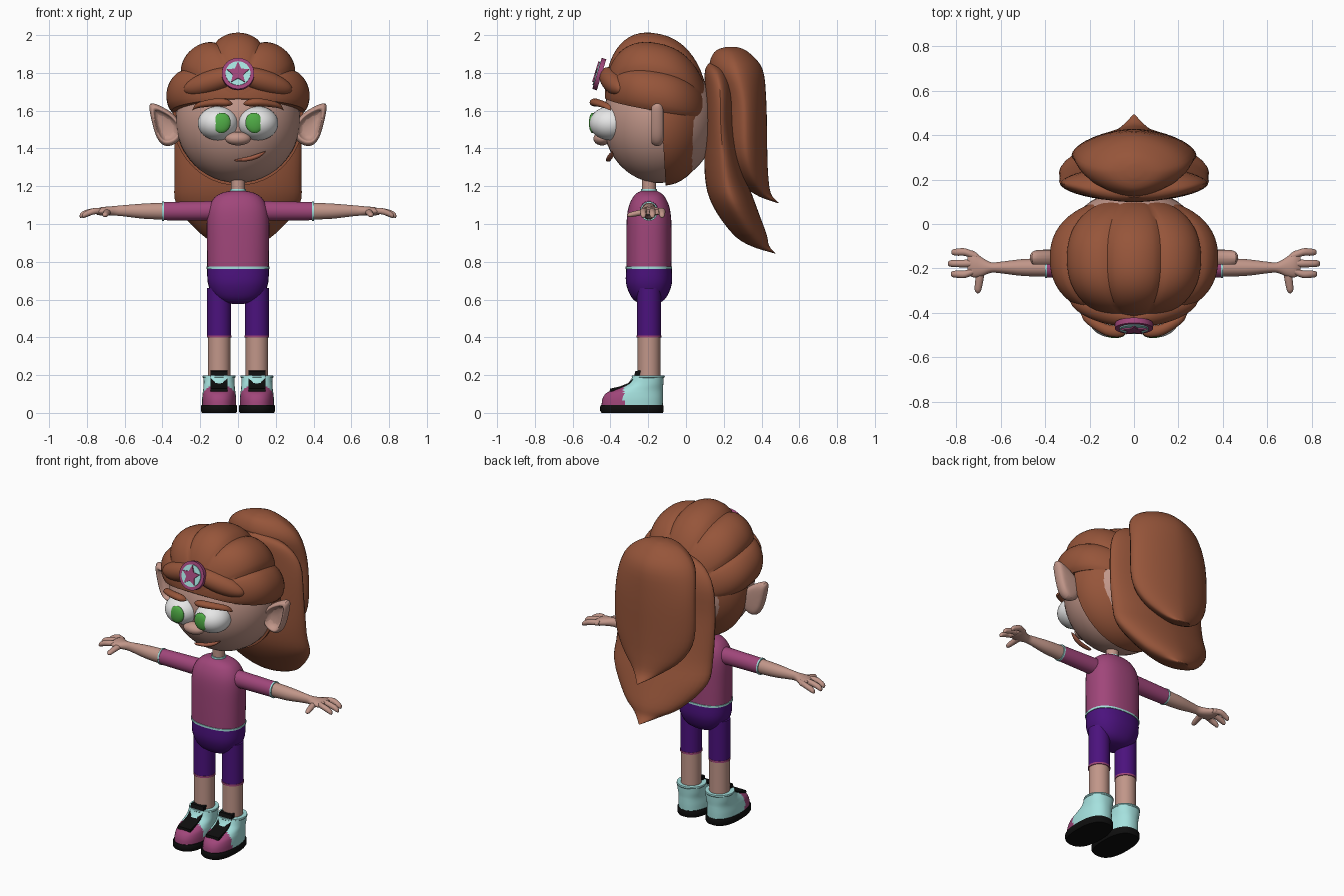
import bpy, bmesh, math
from mathutils import Matrix, Vector

if "Cube" in bpy.data.objects:
    bpy.data.objects.remove(bpy.data.objects["Cube"])


def material(name, r, g, b):
    m = bpy.data.materials.new(name)
    m.diffuse_color = [(c / 255 / 12.92 if c < 11 else ((c / 255 + .055) / 1.055) ** 2.4) for c in (r, g, b)] + [1]
    m.use_nodes = True
    m.node_tree.nodes["Principled BSDF"].inputs["Base Color"].default_value = m.diffuse_color
    return m


HAIR = material("auburn", 150, 85, 58)
SKIN = material("skin", 193, 150, 137)
PINK = material("magenta", 160, 70, 122)
PURPLE = material("purple", 75, 18, 125)
BLUE = material("pale_blue", 165, 225, 222)
WHITE = material("white", 236, 236, 236)
GREEN = material("green", 80, 172, 70)
BLACK = material("black", 14, 14, 14)
LIP = material("lip", 160, 92, 70)
SIDES = (("left", -1), ("right", 1))


def finish(name, bm, mat):
    bmesh.ops.recalc_face_normals(bm, faces=bm.faces)
    me = bpy.data.meshes.new(name)
    bm.to_mesh(me)
    bm.free()
    me.materials.append(mat)
    ob = bpy.data.objects.new(name, me)
    bpy.context.collection.objects.link(ob)
    return ob


def spline(rows, k):
    """Catmull-Rom interpolation of the ring parameters."""
    out = []
    for i in range(len(rows) - 1):
        p = [rows[max(0, min(len(rows) - 1, i + j))] for j in (-1, 0, 1, 2)]
        for s in range(k):
            t = s / k
            out.append([.5 * (2 * b + (c - a) * t + (2 * a - 5 * b + 4 * c - d) * t * t
                              + (3 * b - a - 3 * c + d) * t ** 3) for a, b, c, d in zip(*p)])
    return out + [list(rows[-1])]


def loft(name, rings, mat, axis="Z", e=2.0, n=32, k=4):
    """Skin superellipse rings (x, y, z, r1, r2) lying across the axis."""
    bm = bmesh.new()
    loops = []
    for x, y, z, r1, r2 in spline(rings, k):
        r1, r2 = max(r1, .001), max(r2, .001)
        loop = []
        for i in range(n):
            a = 2 * math.pi * i / n
            u = math.copysign(abs(math.cos(a)) ** (2 / e), math.cos(a)) * r1
            v = math.copysign(abs(math.sin(a)) ** (2 / e), math.sin(a)) * r2
            d = {"X": (0, u, v), "Y": (u, 0, v), "Z": (u, v, 0)}[axis]
            loop.append(bm.verts.new((x + d[0], y + d[1], z + d[2])))
        loops.append(loop)
    for a, b in zip(loops, loops[1:]):
        for i in range(n):
            bm.faces.new((a[i], a[(i + 1) % n], b[(i + 1) % n], b[i]))
    bm.faces.new(loops[0])
    bm.faces.new(loops[-1])
    return finish(name, bm, mat)


def ball(name, loc, size, mat, rot=Matrix(), cut=None):
    bm = bmesh.new()
    bmesh.ops.create_uvsphere(bm, u_segments=40, v_segments=24, radius=1)
    bm.transform(Matrix.Translation(loc) @ rot @ Matrix.Diagonal((*size, 1)))
    if cut:
        r = bmesh.ops.bisect_plane(bm, geom=bm.verts[:] + bm.edges[:] + bm.faces[:],
                                   plane_co=cut[0], plane_no=cut[1], clear_inner=True)
        bmesh.ops.contextual_create(bm, geom=[g for g in r["geom_cut"] if isinstance(g, bmesh.types.BMEdge)])
    return finish(name, bm, mat)


def plate(name, pts, depth, mat, mtx):
    """Extrude a flat outline along its local z."""
    bm = bmesh.new()
    f = bm.faces.new([bm.verts.new((x, y, 0)) for x, y in pts])
    r = bmesh.ops.extrude_face_region(bm, geom=[f])
    bmesh.ops.translate(bm, verts=[v for v in r["geom"] if isinstance(v, bmesh.types.BMVert)], vec=(0, 0, depth))
    bm.transform(mtx)
    return finish(name, bm, mat)


# Head and face
ball("head", (0, -.14, 1.55), (.33, .30, .333), SKIN)
ball("nose", (0, -.445, 1.452), (.068, .045, .036), SKIN)
loft("mouth", [(-.02, -.412, 1.338, .002, .002), (.0, -.412, 1.338, .012, .008), (.06, -.408, 1.346, .014, .012),
               (.11, -.398, 1.362, .014, .012), (.145, -.39, 1.382, .004, .004)], LIP, "X", n=12)
for side, s in SIDES:
    ball(side + "_eye", (s * .105, -.40, 1.533), (.108, .11, .09), WHITE)
    ball(side + "_iris", (s * .086, -.494, 1.535), (.047, .02, .054), GREEN, Matrix.Rotation(s * -.2, 4, "Y"))
    loft(side + "_eyebrow", [(s * .24, -.40, 1.605, .004, .004), (s * .215, -.425, 1.627, .022, .014),
                             (s * .13, -.475, 1.643, .026, .02), (s * .06, -.485, 1.642, .024, .019),
                             (s * .03, -.48, 1.636, .004, .004)], HAIR, "X", n=16)
    # Pointed ear: outline with a raised rim and hollow centre
    edge = [(.29, 1.53), (.34, 1.59), (.40, 1.625), (.478, 1.66), (.472, 1.60), (.457, 1.53),
            (.435, 1.45), (.395, 1.403), (.34, 1.41), (.29, 1.45)]
    bm = bmesh.new()
    layers = []
    for y, f in ((-.145, .6), (-.185, .68), (-.185, .84), (-.155, 1.0), (-.125, .9), (-.115, .6)):
        layers.append([bm.verts.new((s * (.38 + (x - .38) * f), y, 1.515 + (z - 1.515) * f)) for x, z in edge])
    for a, b in zip(layers, layers[1:]):
        for i in range(len(edge)):
            j = (i + 1) % len(edge)
            bm.faces.new((a[i], a[j], b[j], b[i]))
    bm.faces.new(layers[0])
    bm.faces.new(layers[-1])
    finish(side + "_ear", bm, SKIN).modifiers.new("smooth", "SUBSURF").levels = 2

# Hair cap: five puffed lobes running from front to back
bm = bmesh.new()
creases = [-4, 31, 70, 110, 149, 184]
angles = []
for a, b in zip(creases, creases[1:]):
    angles += [(a + (b - a) * i / 12, math.sin(math.pi * i / 12) ** .7 if i else 0) for i in range(12)]
angles.append((184, 0))
rows = []
for j in range(29):
    t = -math.cos(math.pi * j / 28)
    r = max(1 - abs(t) ** 2.3, 0) ** (1 / 2.2)
    y = -.155 + .275 * t
    row = []
    for a, bump in angles:
        rad = max(r, .01) * (.352 + .034 * bump)
        x = rad * math.cos(math.radians(a))
        row.append(bm.verts.new((x, y, 1.625 - .17 * (y + .17) + rad * math.sin(math.radians(a)))))
    rows.append(row)
for a, b in zip(rows, rows[1:]):
    for i in range(len(a)):
        k = (i + 1) % len(a)
        bm.faces.new((a[i], a[k], b[k], b[i]))
bm.faces.new(rows[0])
bm.faces.new(rows[-1])
finish("hair_cap", bm, HAIR)
ball("back_hair", (0, -.12, 1.56), (.346, .25, .357), HAIR, cut=((0, -.125, 1.5), Vector((0, 1, .06))))
for side, s in SIDES:
    ball(side + "_fringe", (s * .135, -.385, 1.755), (.165, .06, .06), HAIR,
         Matrix.Rotation(s * .3, 4, "Z") @ Matrix.Rotation(s * .3, 4, "Y"))

# Ponytail in two overlapping layers
loft("ponytail_under", [(0, .14, 1.85, .05, .02), (0, .16, 1.81, .22, .06), (0, .18, 1.7, .315, .08),
                        (0, .185, 1.5, .335, .085), (0, .21, 1.25, .335, .11), (0, .255, 1.1, .325, .115),
                        (0, .335, .95, .20, .09), (0, .39, .885, .09, .05), (0, .47, .845, .005, .004)],
     HAIR, e=1.8, n=40)
loft("ponytail_over", [(0, .24, 1.937, .03, .03), (0, .24, 1.91, .14, .09), (0, .265, 1.82, .24, .14),
                       (0, .305, 1.65, .275, .12), (0, .315, 1.4, .275, .115), (0, .345, 1.26, .21, .09),
                       (0, .405, 1.16, .09, .045), (0, .49, 1.11, .005, .004)], HAIR, e=1.7, n=40)

# Round star badge on the forehead
badge = Matrix.Translation((0, -.447, 1.79)) @ Matrix.Rotation(math.radians(73), 4, "X")
circle = [(math.cos(i * math.pi / 16), math.sin(i * math.pi / 16)) for i in range(32)]
plate("badge_rim", [(x * .086, y * .086) for x, y in circle], .025, PINK, badge)
plate("badge_disc", [(x * .066, y * .066) for x, y in circle], .006, BLUE, badge @ Matrix.Translation((0, 0, .024)))
star = [((.062 if i % 2 == 0 else .029) * math.sin(i * math.pi / 5),
         (.062 if i % 2 == 0 else .029) * math.cos(i * math.pi / 5)) for i in range(10)]
plate("badge_star", star, .008, PINK, badge @ Matrix.Translation((0, 0, .029)))

# Body
Y = -.196
loft("neck", [(0, Y, 1.14, .037, .037), (0, Y, 1.26, .037, .037)], SKIN, k=1)
loft("collar", [(0, Y, 1.165, .044, .044), (0, Y, 1.185, .042, .042)], BLUE, k=1)
loft("shirt", [(0, Y, .77, .163, .119), (0, Y, .9, .165, .12), (0, Y, 1.02, .165, .118), (0, Y, 1.09, .154, .108),
               (0, Y, 1.14, .125, .086), (0, Y, 1.165, .085, .062), (0, Y, 1.175, .04, .04)], PINK, e=2.4)
loft("shirt_hem", [(0, Y, .763, .167, .123), (0, Y, .775, .167, .123)], BLUE, e=2.4, k=1)
loft("shorts_hips", [(0, Y, .577, .03, .03), (0, Y, .59, .09, .07), (0, Y, .625, .134, .1), (0, Y, .69, .16, .122),
                     (0, Y, .77, .163, .12)], PURPLE, e=2.3)

for side, s in SIDES:
    # Legs
    L = s * .1
    loft(side + "_shorts_leg", [(L, Y, .405, .063, .063), (L, Y, .66, .063, .063)], PURPLE, k=1)
    loft(side + "_shorts_trim", [(L, Y, .398, .065, .065), (L, Y, .41, .065, .065)], PINK, k=1)
    loft(side + "_shin", [(L, Y, .1, .06, .06), (L, Y, .4, .06, .06)], SKIN, k=1)
    # Shoes
    loft(side + "_sole", [(L, -.285, 0, .09, .162), (L, -.286, .01, .096, .168), (L, -.286, .035, .096, .168),
                          (L, -.286, .043, .092, .164)], BLACK, e=2.5, k=1, n=48)
    shoe = loft(side + "_shoe", [(L, -.285, .04, .09, .162), (L, -.282, .075, .09, .16), (L, -.272, .105, .087, .15),
                                 (L, -.25, .125, .084, .128), (L, -.215, .155, .082, .095),
                                 (L, -.2, .195, .082, .082)], BLUE, e=2.3, n=64)
    shoe.data.materials.append(PINK)
    for f in shoe.data.polygons:
        f.material_index = int(f.center.y < -.33)
    loft(side + "_shoe_cuff", [(L, -.2, .185, .084, .084), (L, -.2, .19, .088, .088), (L, -.2, .198, .086, .086)],
         BLUE, k=1)
    tongue = [(-.24, .225), (-.268, .222), (-.277, .185), (-.305, .158), (-.35, .14), (-.402, .128), (-.405, .112),
              (-.35, .115), (-.29, .13), (-.25, .18)]
    plate(side + "_tongue", tongue, .09, BLACK, Matrix(((0, 0, 1, L - .045), (1, 0, 0, 0), (0, 1, 0, 0), (0, 0, 0, 1))))
    # Arms
    loft(side + "_sleeve", [(s * .1, Y, 1.07, .05, .052), (s * .398, Y, 1.068, .044, .048)], PINK, "X", k=1)
    loft(side + "_sleeve_trim", [(s * .392, Y, 1.068, .047, .051), (s * .402, Y, 1.068, .047, .051)], BLUE, "X", k=1)
    loft(side + "_forearm", [(s * .39, Y, 1.068, .041, .045), (s * .5, Y, 1.068, .038, .04),
                             (s * .6, Y, 1.07, .026, .03), (s * .645, Y, 1.07, .024, .026),
                             (s * .69, -.192, 1.068, .045, .024), (s * .725, -.18, 1.067, .06, .022),
                             (s * .75, -.176, 1.064, .05, .014)], SKIN, "X", n=24)
    for finger, y, tip in (("little", -.127, .822), ("middle", -.178, .838), ("index", -.226, .825)):
        loft(f"{side}_{finger}_finger", [(s * .71, y * .6 - .07, 1.068, .017, .017), (s * .76, y, 1.068, .017, .017),
                                         (s * (tip - .025), y, 1.055, .016, .017), (s * (tip - .005), y, 1.045, .012, .013),
                                         (s * tip, y, 1.042, .004, .004)], SKIN, "X", n=14)
    loft(side + "_thumb", [(s * .69, -.19, 1.065, .022, .018), (s * .695, -.24, 1.06, .019, .016),
                           (s * .702, -.29, 1.05, .016, .014), (s * .703, -.305, 1.047, .011, .01),
                           (s * .703, -.312, 1.046, .003, .003)], SKIN, "Y", n=14)

# Smooth shading with crisp edges
for ob in bpy.data.objects:
    ob.select_set(True)
    bpy.context.view_layer.objects.active = ob
bpy.ops.object.shade_smooth_by_angle(angle=math.radians(40))
